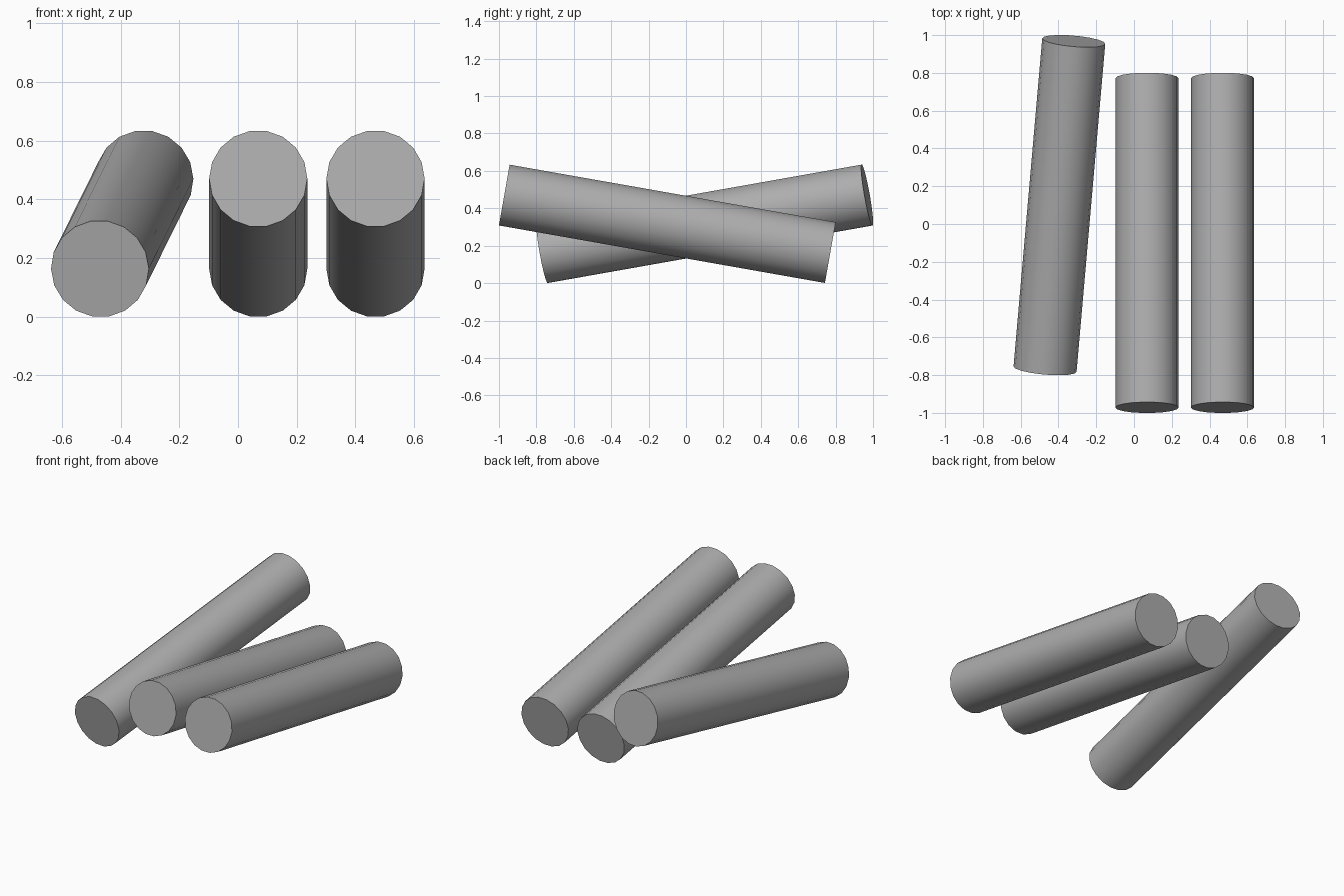
import bpy, bmesh
from math import radians
from mathutils import Matrix

if "Cube" in bpy.data.objects:
    bpy.data.objects.remove(bpy.data.objects["Cube"])

RADIUS, LENGTH, SIDES = 0.1675, 1.77, 18

# darker grey shared by all logs
grey = bpy.data.materials.new("dark_grey")
grey.diffuse_color = (0.42, 0.42, 0.42, 1)
grey.use_nodes = True
grey.node_tree.nodes["Principled BSDF"].inputs["Base Color"].default_value = grey.diffuse_color


def log(name, centre, tilt, yaw=0):
    """Capped round log lying along y, tilted about x and turned about z."""
    mesh = bpy.data.meshes.new(name)
    bm = bmesh.new()
    # lay along y with a corner pointing to each side
    lay = Matrix.Rotation(radians(90), 4, 'X') @ Matrix.Rotation(radians(90), 4, 'Z')
    bmesh.ops.create_cone(bm, cap_ends=True, segments=SIDES, radius1=RADIUS,
                          radius2=RADIUS, depth=LENGTH, matrix=lay)
    # smooth sides, flat caps with crisp rims
    for face in bm.faces:
        face.smooth = len(face.verts) == 4
    for edge in bm.edges:
        edge.smooth = all(f.smooth for f in edge.link_faces)
    bm.to_mesh(mesh)
    bm.free()
    mesh.materials.append(grey)
    obj = bpy.data.objects.new(name, mesh)
    obj.location = centre
    obj.rotation_euler = (radians(tilt), 0, radians(yaw))
    bpy.context.collection.objects.link(obj)
    return obj


# two parallel logs raised at the front
for name, x in (("middle_log", 0.069), ("right_log", 0.469)):
    log(name, (x, -0.1, 0.317), -10)

# one log raised at the back and turned slightly
log("left_log", (-0.395, 0.1, 0.317), 10, -5)
